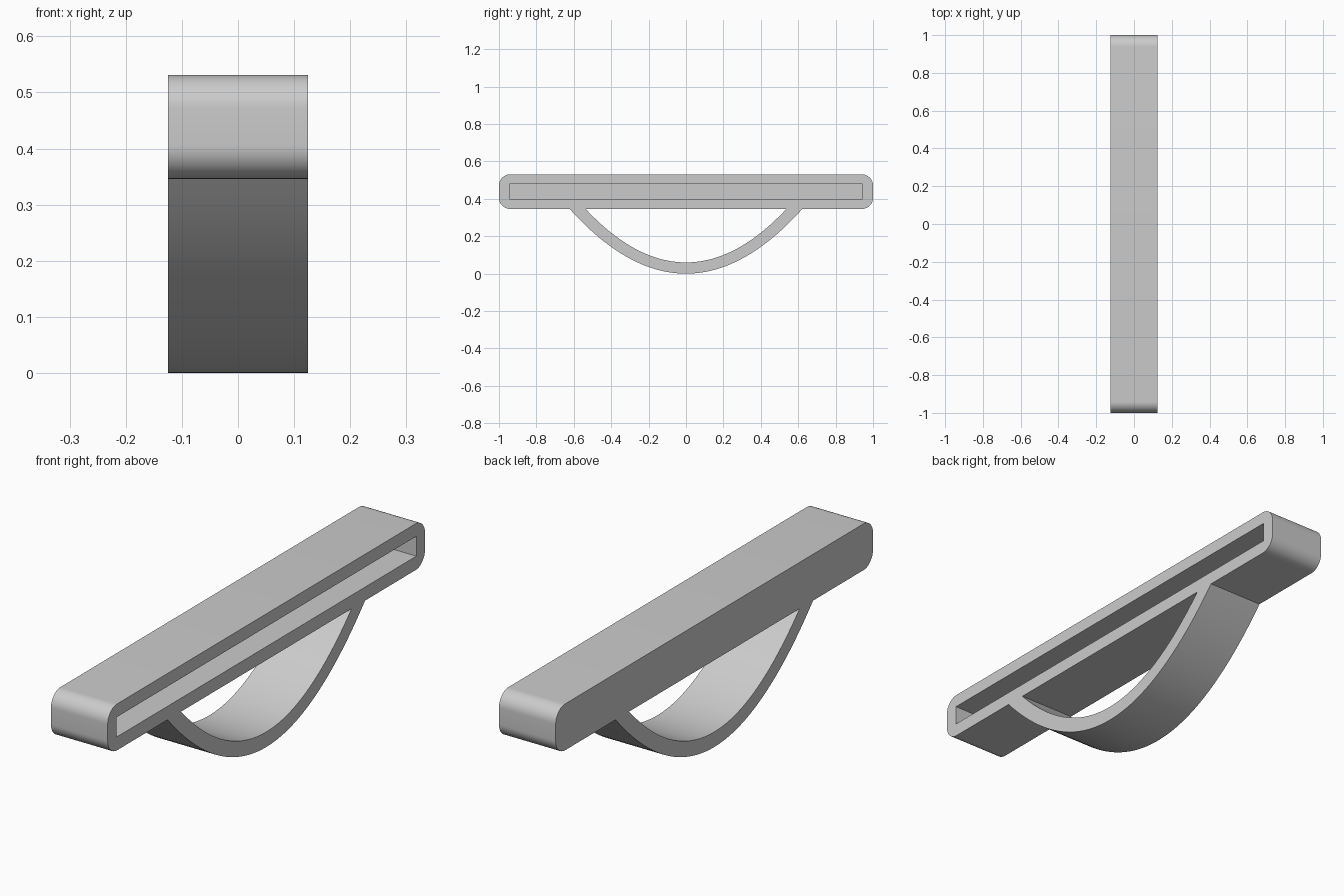
import bpy, bmesh, math

cube = bpy.data.objects.get("Cube")
if cube:
    bpy.data.objects.remove(cube, do_unlink=True)

HALF_WIDTH = 0.125
BAR_BOTTOM, BAR_TOP = 0.346, 0.531
CORNER = 0.06

grey = bpy.data.materials.new("light_grey")
grey.use_nodes = True
grey.diffuse_color = (0.6, 0.6, 0.6, 1)
grey.node_tree.nodes["Principled BSDF"].inputs["Base Color"].default_value = (0.6, 0.6, 0.6, 1)


def extrude_profile(name, points, x0, x1):
    """Extrude a closed (y, z) outline from x0 to x1."""
    bm = bmesh.new()
    face = bm.faces.new([bm.verts.new((x0, y, z)) for y, z in points])
    result = bmesh.ops.extrude_face_region(bm, geom=[face])
    moved = [v for v in result["geom"] if isinstance(v, bmesh.types.BMVert)]
    bmesh.ops.translate(bm, verts=moved, vec=(x1 - x0, 0, 0))
    bmesh.ops.recalc_face_normals(bm, faces=bm.faces)
    mesh = bpy.data.meshes.new(name)
    bm.to_mesh(mesh)
    bm.free()
    mesh.materials.append(grey)
    obj = bpy.data.objects.new(name, mesh)
    bpy.context.collection.objects.link(obj)
    return obj


def smooth(obj):
    bpy.ops.object.select_all(action="DESELECT")
    obj.select_set(True)
    bpy.context.view_layer.objects.active = obj
    bpy.ops.object.shade_smooth_by_angle(angle=math.radians(30))


def rounded_rect(half_y, z0, z1, radius, steps=12):
    points = []
    corners = [(1, z1 - radius), (-1, z1 - radius), (-1, z0 + radius), (1, z0 + radius)]
    for i, (side, cz) in enumerate(corners):
        for k in range(steps + 1):
            a = math.pi / 2 * (i + k / steps)
            points.append((side * (half_y - radius) + radius * math.cos(a),
                           cz + radius * math.sin(a)))
    return points


def parabola(half_y, z0, steps=48):
    ts = [2 * k / steps - 1 for k in range(steps + 1)]
    return [(half_y * t, z0 + (BAR_BOTTOM - z0) * t * t) for t in ts]


# Long rounded bar with a slot open on its left side
bar = extrude_profile("bar", rounded_rect(1, BAR_BOTTOM, BAR_TOP, CORNER),
                      -HALF_WIDTH, HALF_WIDTH)
slot = extrude_profile("slot_cutter",
                       [(-0.945, 0.4), (0.945, 0.4), (0.945, 0.479), (-0.945, 0.479)],
                       -HALF_WIDTH + 0.055, HALF_WIDTH + 0.1)
slot.hide_render = True
cut = bar.modifiers.new("slot", "BOOLEAN")
cut.operation = "DIFFERENCE"
cut.solver = "EXACT"
cut.object = slot
bpy.ops.object.select_all(action="DESELECT")
bpy.context.view_layer.objects.active = bar
bar.select_set(True)
bpy.ops.object.modifier_apply(modifier=cut.name)
bpy.data.objects.remove(slot, do_unlink=True)
smooth(bar)

# Curved strap hanging under the bar
strap = extrude_profile("curved_strap",
                        parabola(0.622, 0) + parabola(0.537, 0.06)[::-1],
                        -HALF_WIDTH, HALF_WIDTH)
smooth(strap)
